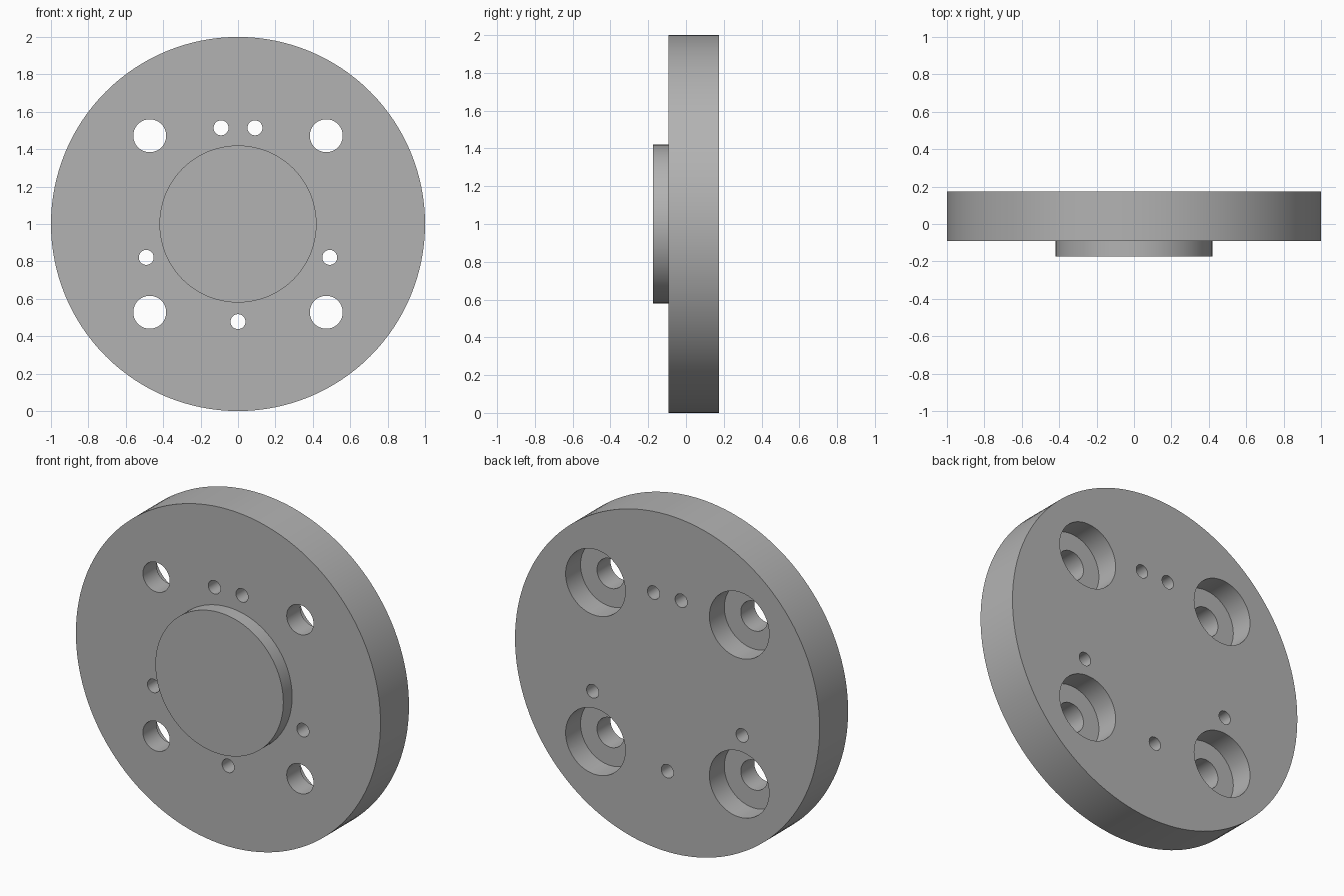
import bpy
from math import radians, sin, cos

cube = bpy.data.objects.get("Cube")
if cube:
    bpy.data.objects.remove(cube, do_unlink=True)

BACK, FACE, FRONT = 0.175, -0.092, -0.175   # plate back, plate face, boss face
CENTRE = 1.0                                # height of the disc axis

metal = bpy.data.materials.new("grey metal")
metal.use_nodes = True
grey = (0.45, 0.45, 0.45, 1)
metal.diffuse_color = grey
metal.node_tree.nodes["Principled BSDF"].inputs["Base Color"].default_value = grey


def cylinder(name, x, z, radius, y0, y1, sides):
    """Cylinder along y, placed relative to the disc axis."""
    bpy.ops.mesh.primitive_cylinder_add(
        vertices=sides, radius=radius, depth=y1 - y0,
        location=(x, (y0 + y1) / 2, CENTRE + z), rotation=(radians(90), 0, 0))
    obj = bpy.context.object
    obj.name = name
    obj.data.materials.append(metal)
    return obj


def combine(target, tool, operation):
    """Apply a boolean and remove the helper."""
    tool.hide_render = True
    mod = target.modifiers.new("boolean", 'BOOLEAN')
    mod.operation, mod.solver, mod.object = operation, 'EXACT', tool
    bpy.context.view_layer.objects.active = target
    bpy.ops.object.modifier_apply(modifier=mod.name)
    bpy.data.objects.remove(tool, do_unlink=True)


# Round plate with raised central boss
flange = cylinder("flange_plate", 0, 0, 1.0, FACE, BACK, 128)
combine(flange, cylinder("boss", 0, 0, 0.42, FRONT, FACE + 0.05, 96), 'UNION')

# Four bolt holes, counterbored from the back
for sx in (-1, 1):
    for sz in (-1, 1):
        x, z = 0.472 * sx, 0.472 * sz
        combine(flange, cylinder("bolt_hole", x, z, 0.088, -0.3, 0.3, 48), 'DIFFERENCE')
        combine(flange, cylinder("counterbore", x, z, 0.196, BACK - 0.14, 0.3, 64), 'DIFFERENCE')

# Five small pin holes on one pitch circle
for angle in (80, 100, 200, 270, 340):
    a = radians(angle)
    combine(flange, cylinder("pin_hole", 0.522 * cos(a), 0.522 * sin(a),
                             0.04, -0.3, 0.3, 32), 'DIFFERENCE')

# Smooth round walls, crisp rims
bpy.ops.object.select_all(action='DESELECT')
flange.select_set(True)
bpy.context.view_layer.objects.active = flange
bpy.ops.object.shade_smooth_by_angle(angle=radians(30))
